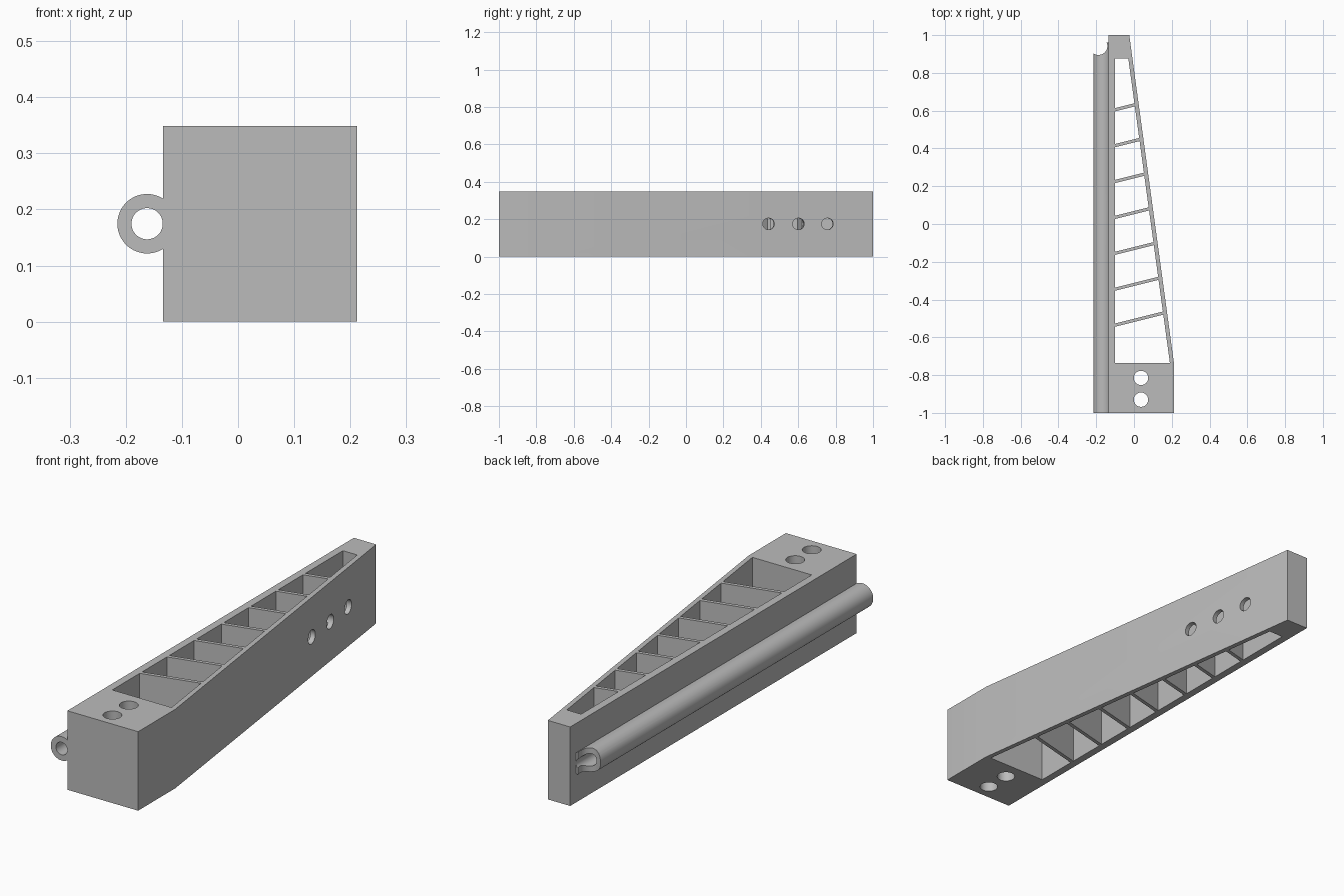
import bpy, bmesh, math
from mathutils import Matrix, Vector

default = bpy.data.objects.get("Cube")
if default:
    bpy.data.objects.remove(default, do_unlink=True)

H = 0.349          # body height
MID = H / 2
WALL_X = -0.134    # flat side of the body
TAPER = 0.1366     # x lost per unit of y along the slanted wall

grey = bpy.data.materials.new("plain grey")
grey.use_nodes = True
grey.diffuse_color = (0.5, 0.5, 0.5, 1)
grey.node_tree.nodes["Principled BSDF"].inputs["Base Color"].default_value = (0.5, 0.5, 0.5, 1)


def add_prism(bm, outline, z0, z1):
    """Extrude an outline in plan between two heights."""
    face = bm.faces.new([bm.verts.new((x, y, z0)) for x, y in outline])
    top = bmesh.ops.extrude_face_region(bm, geom=[face])["geom"]
    bmesh.ops.translate(bm, vec=(0, 0, z1 - z0),
                        verts=[v for v in top if isinstance(v, bmesh.types.BMVert)])


def add_rod(bm, centre, axis, radius, length, sides=48):
    turn = Vector((0, 0, 1)).rotation_difference(Vector(axis)).to_matrix().to_4x4()
    bmesh.ops.create_cone(bm, cap_ends=True, segments=sides, radius1=radius, radius2=radius,
                          depth=length, matrix=Matrix.Translation(centre) @ turn)


def finish(bm, name):
    bmesh.ops.recalc_face_normals(bm, faces=bm.faces)
    mesh = bpy.data.meshes.new(name)
    bm.to_mesh(mesh)
    bm.free()
    mesh.materials.append(grey)
    obj = bpy.data.objects.new(name, mesh)
    bpy.context.collection.objects.link(obj)
    return obj


def cut(target, cutter):
    cutter.hide_render = True
    mod = target.modifiers.new("cut", "BOOLEAN")
    mod.operation = "DIFFERENCE"
    mod.solver = "EXACT"
    mod.object = cutter
    select(target)
    bpy.ops.object.modifier_apply(modifier=mod.name)
    bpy.data.objects.remove(cutter, do_unlink=True)


def select(obj):
    bpy.ops.object.select_all(action="DESELECT")
    obj.select_set(True)
    bpy.context.view_layer.objects.active = obj


# Tapered body
bm = bmesh.new()
add_prism(bm, [(WALL_X, -1), (0.212, -1), (0.212, -0.74), (-0.025, 1), (WALL_X, 1)], 0, H)
body = finish(bm, "tapered_body")

# Open cells, leaving slanted ribs between them, and the two upright bolt holes
LEFT, START, END, SLOPE, RIB = -0.1, -0.735, 0.875, 0.25, 0.017


def slanted_x(y):
    return 0.19 - TAPER * (y - START)


def rib_edge(y):
    """Both ends of a rib edge that starts at height y on the straight wall."""
    x = (slanted_x(y) + TAPER * SLOPE * LEFT) / (1 + TAPER * SLOPE)
    return (LEFT, y), (x, y + SLOPE * (x - LEFT))


lower = ((LEFT, START), (slanted_x(START), START))
bm = bmesh.new()
for i in range(8):
    y = -0.535 + 0.19 * i
    upper = rib_edge(y - RIB / 2) if i < 7 else ((LEFT, END), (slanted_x(END), END))
    add_prism(bm, [lower[0], lower[1], upper[1], upper[0]], -0.1, H + 0.1)
    lower = rib_edge(y + RIB / 2)
for y in (-0.815, -0.93):
    add_rod(bm, (0.037, y, MID), (0, 0, 1), 0.038, 1)
cut(body, finish(bm, "cell_cutter"))

# Three round holes through the slanted wall
bm = bmesh.new()
for y in (0.44, 0.6, 0.755):
    add_rod(bm, (slanted_x(y) + 0.012, y, MID), (1, TAPER, 0), 0.031, 0.05)
cut(body, finish(bm, "side_hole_cutter"))

# Tube along the flat side
bm = bmesh.new()
add_rod(bm, (-0.162, -0.02, MID), (0, 1, 0), 0.053, 1.96, 64)
tube = finish(bm, "side_tube")
bm = bmesh.new()
add_rod(bm, (-0.162, 0, MID), (0, 1, 0), 0.0278, 3, 64)
cut(tube, finish(bm, "bore_cutter"))

# Curved notch at the back end of the tube, and trim where it enters the body
bm = bmesh.new()
add_rod(bm, (-0.188, 0.942, MID), (0, 0, 1), 0.047, 1)
cut(tube, finish(bm, "notch_cutter"))
bm = bmesh.new()
add_prism(bm, [(WALL_X + 0.003, -1.1), (0, -1.1), (0, 1.1), (WALL_X + 0.003, 1.1)], -0.1, H + 0.1)
cut(tube, finish(bm, "trim_cutter"))

for part in (body, tube):
    select(part)
    bpy.ops.object.shade_smooth_by_angle(angle=math.radians(25 if part == tube else 9))
